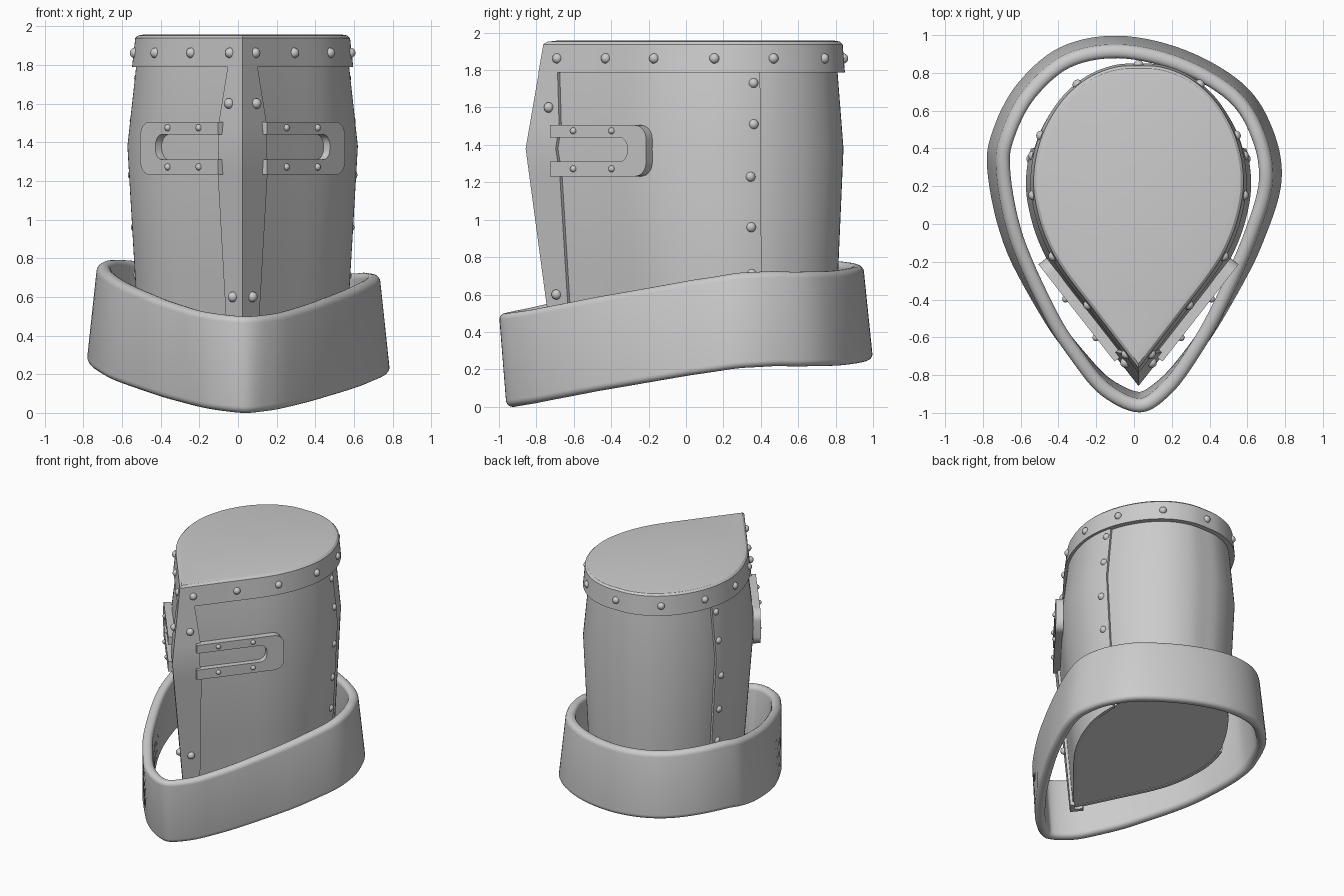
import bpy, bmesh, math
from mathutils import Vector as V

if "Cube" in bpy.data.objects:
    bpy.data.objects.remove(bpy.data.objects["Cube"])

CX = 0.024                      # the helm sits slightly right of centre
steel = bpy.data.materials.new("plain_steel")
steel.diffuse_color = (0.6, 0.6, 0.6, 1)
steel.use_nodes = True
steel.node_tree.nodes["Principled BSDF"].inputs["Base Color"].default_value = steel.diffuse_color


def finish(name, bm, angle=30):
    bmesh.ops.recalc_face_normals(bm, faces=bm.faces)
    me = bpy.data.meshes.new(name)
    bm.to_mesh(me)
    bm.free()
    me.materials.append(steel)
    ob = bpy.data.objects.new(name, me)
    bpy.context.collection.objects.link(ob)
    bpy.ops.object.select_all(action='DESELECT')
    ob.select_set(True)
    bpy.context.view_layer.objects.active = ob
    bpy.ops.object.shade_smooth_by_angle(angle=math.radians(angle))
    return ob


def loft(name, rings, loop=False, caps=(True, True)):
    bm = bmesh.new()
    vs = [[bm.verts.new(p) for p in r] for r in rings]
    n = len(vs[0])
    for a in range(len(vs) if loop else len(vs) - 1):
        r, q = vs[a], vs[(a + 1) % len(vs)]
        for i in range(n):
            bm.faces.new((r[i], r[(i + 1) % n], q[(i + 1) % n], q[i]))
    if not loop:
        for use, r in zip(caps, (vs[0], vs[-1])):
            if use:
                bm.faces.new(r)
    return finish(name, bm)


def spline(pts, steps):
    """Catmull-Rom through pts[1:-1]."""
    out = []
    for a, b, c, d in zip(pts, pts[1:], pts[2:], pts[3:]):
        for k in range(steps):
            t = k / steps
            out.append(0.5 * (2 * b + (c - a) * t + (2 * a - 5 * b + 4 * c - d) * t * t
                              + (3 * b - a - 3 * c + d) * t ** 3))
    return out + [pts[-2].copy()]


def lerp(table, x):
    for (x0, *a), (x1, *b) in zip(table, table[1:]):
        if x <= x1:
            break
    t = min(1, max(0, (x - x0) / (x1 - x0)))
    return [p + (q - p) * t for p, q in zip(a, b)]


# Teardrop half outline at the widest height
TIP, BACK = -0.825, 0.86
half = [V(p) for p in [(0, TIP), (.22, -.545), (.43, -.275), (.53, -.09), (.585, .1), (.595, .25),
                       (.57, .4), (.515, .54), (.42, .68), (.29, .79), (.14, .85), (0, BACK)]]
M = spline([V((-.22, -1.105))] + half + [V((-.14, .85))], 8)
N = []
for i in range(len(M)):
    d = (M[min(i + 1, len(M) - 1)] - M[max(i - 1, 0)]).normalized()
    N.append(V((d.y, -d.x)))
N[0], N[-1] = V((0, -1.62)), V((0, 1))
LEVELS = [(0, .865, -.64, .80), (1.38, 1, TIP, BACK), (1.96, .893, -.725, .815)]
D, NA = V((.617, .787)), V((.787, -.617))   # direction and normal of the straight face


def low_z(i):                    # helm lower edge, steeper behind the seam
    return lerp([(TIP, .13), (0, .26), (.4, .32), (BACK, .5)], M[i].y)[0]


def pt(i, z, off, s=1):
    sx, tip, back = lerp(LEVELS, z)
    y = tip + (M[i].y - TIP) * (back - tip) / (BACK - TIP)
    return V((CX + s * (M[i].x * sx + N[i].x * off), y + N[i].y * off, z))


def ring(z, off):
    n = len(M)
    zz = low_z if z is None else (lambda i: z)
    return ([pt(i, zz(i), off) for i in range(n)]
            + [pt(i, zz(i), off, -1) for i in range(n - 2, 0, -1)])


# Rear shell with slanted bottom, open under the lid
loft("helm_shell", [ring(z, -.018) for z in (None, 0.7, 1.38, 1.85)], caps=(True, False))

# Front plate wrapping over the shell as far as the side seams
SEAM = 48


def strip(z):
    zz = (lambda i: low_z(i) - .005) if z is None else (lambda i: z)
    idx = [(i, -1) for i in range(SEAM, 0, -1)] + [(i, 1) for i in range(SEAM + 1)]
    return ([pt(i, zz(i), 0, s) for i, s in idx]
            + [pt(i, zz(i), -.024, s) for i, s in reversed(idx)])


loft("front_plate", [strip(z) for z in (None, 0.7, 1.38, 1.84)])

# Top band and lid
loft("top_band", [ring(1.788, -.03), ring(1.788, .021), ring(1.938, .021), ring(1.952, .008),
                  ring(1.957, -.02)], caps=(False, True))

# Ridge plate down the nose
WIDTH = [(.07, .06), (.5, .088), (1.24, .13), (1.5, .125), (1.8, .077)]


def ridge(z):
    hw = lerp(WIDTH, z)[0]
    sx, tip, back = lerp(LEVELS, z)

    def p(x, off, s):
        y = tip + x / (.22 * sx) * .28 * (back - tip) / (BACK - TIP)
        if x == 0:
            return V((CX, y - off * 1.62, z))
        return V((CX + s * (x + NA.x * off), y + NA.y * off, z))
    h = hw - .017
    return [p(h, .02, -1), p(0, .02, 1), p(h, .02, 1), p(h, -.012, 1), p(0, -.012, 1), p(h, -.012, -1)]


loft("ridge_plate", [ridge(z) for z in (.11, .5, 1.24, 1.38, 1.5, 1.8)])


# Eye slot frames: U shaped flat plates either side of the ridge
def arm_pt(t, z, off, s):
    q = V((0, TIP)) + D * t + NA * off
    return V((CX + s * q.x, q.y, z))


def u_end(t1, z0, z1, r):
    pts = []
    for k in range(9):
        a = -math.pi / 2 + math.pi / 2 * k / 8
        pts.append((t1 - r + r * math.cos(a), z0 + r + r * math.sin(a)))
    return pts + [(t, z0 + z1 - z) for t, z in reversed(pts)]


START, ARM = .155, .04
outer = [(START, 1.232)] + u_end(.808, 1.232, 1.505, .075) + [(START, 1.505)]
inner = [(START, 1.31)] + u_end(.68, 1.31, 1.44, .055) + [(START, 1.44)]
outline = outer + inner[::-1]
for s, side in ((1, "right"), (-1, "left")):
    loft("eye_slot_frame_" + side, [[arm_pt(t, z, o, s) for t, z in outline] for o in (-.015, ARM)])


# Rivets
def at_y(y, z, off, s):
    return min((pt(i, z, off, s) for i in range(len(M))), key=lambda p: abs(p.y - y))


big, small = [], []
for s in (1, -1):
    big += [at_y(y, 1.862, .018, s) for y in (-.675, -.425, -.16, .155, .475, .735)]
    big += [at_y(.352, z, -.008, s) for z in (1.73, 1.51, 1.23, .96, .71, .45)]
    for z, x in ((1.6, .07), (.6, .05)):
        sx, tip, back = lerp(LEVELS, z)
        big.append(V((CX + s * x, tip + (x - .017) * 1.27 - .014, z)))
    small += [arm_pt(t, z, ARM, s) for t in (.315, .575) for z in (1.272, 1.475)]
big.append(pt(len(M) - 1, 1.862, .018))
for name, places, r in (("rivets", big, .027), ("eye_slot_rivets", small, .018)):
    bm = bmesh.new()
    for p in places:
        vs = bmesh.ops.create_uvsphere(bm, u_segments=16, v_segments=10, radius=r)["verts"]
        bmesh.ops.translate(bm, verts=vs, vec=p)
    finish(name, bm, 60)

# Collar: rounded band lofted around a soft teardrop
C = [V(p) for p in [(.03, -1), (.2, -.905), (.36, -.705), (.51, -.46), (.685, -.1), (.785, .23), (.735, .51),
                    (.58, .745), (.27, .925), (-.08, 1), (-.39, .94), (-.62, .745), (-.75, .5), (-.78, .28),
                    (-.695, -.1), (-.5, -.5), (-.35, -.72), (-.18, -.91)]]
path = spline([C[-1]] + C + C[:2], 7)[:-1]
LOW = [(-1, 0), (-.85, .025), (-.5, .095), (0, .185), (.3, .23), (.5, .25), (.7, .25), (.85, .245), (1, .245)]
HIGH = [(-1, .5), (-.85, .525), (-.5, .6), (0, .695), (.3, .74), (.5, .757), (.7, .755), (.85, .75), (1, .75)]
LEAN = [(-1, .04, 0), (-.7, .02, .015), (-.2, 0, .04), (.3, 0, .055), (1, 0, .052)]
TILT = [(-1, .025), (.25, .025), (.6, .05), (1, .06)]
TH, R = .074, .034
rings = []
for i, p in enumerate(path):
    d = (path[(i + 1) % len(path)] - path[i - 1]).normalized()
    n = V((d.y, -d.x, 0))
    lo, hi = lerp(LEAN, p.y)
    tilt = lerp(TILT, p.y)[0] * p.x
    b = V((p.x, p.y, lerp(LOW, p.y)[0] - tilt)) - n * lo
    t = V((p.x, p.y, lerp(HIGH, p.y)[0] - tilt)) - n * hi
    H = (t - b).length
    sec = []
    for cs, cv, a0 in ((R, R, 180), (TH - R, R, 270), (TH - R, H - R, 0), (R, H - R, 90)):
        for k in range(6):
            a = math.radians(a0 + 18 * k)
            sec.append(b + (t - b) * ((cv + R * math.sin(a)) / H) - n * (cs + R * math.cos(a)))
    rings.append(sec)
loft("neck_collar", rings, loop=True)
